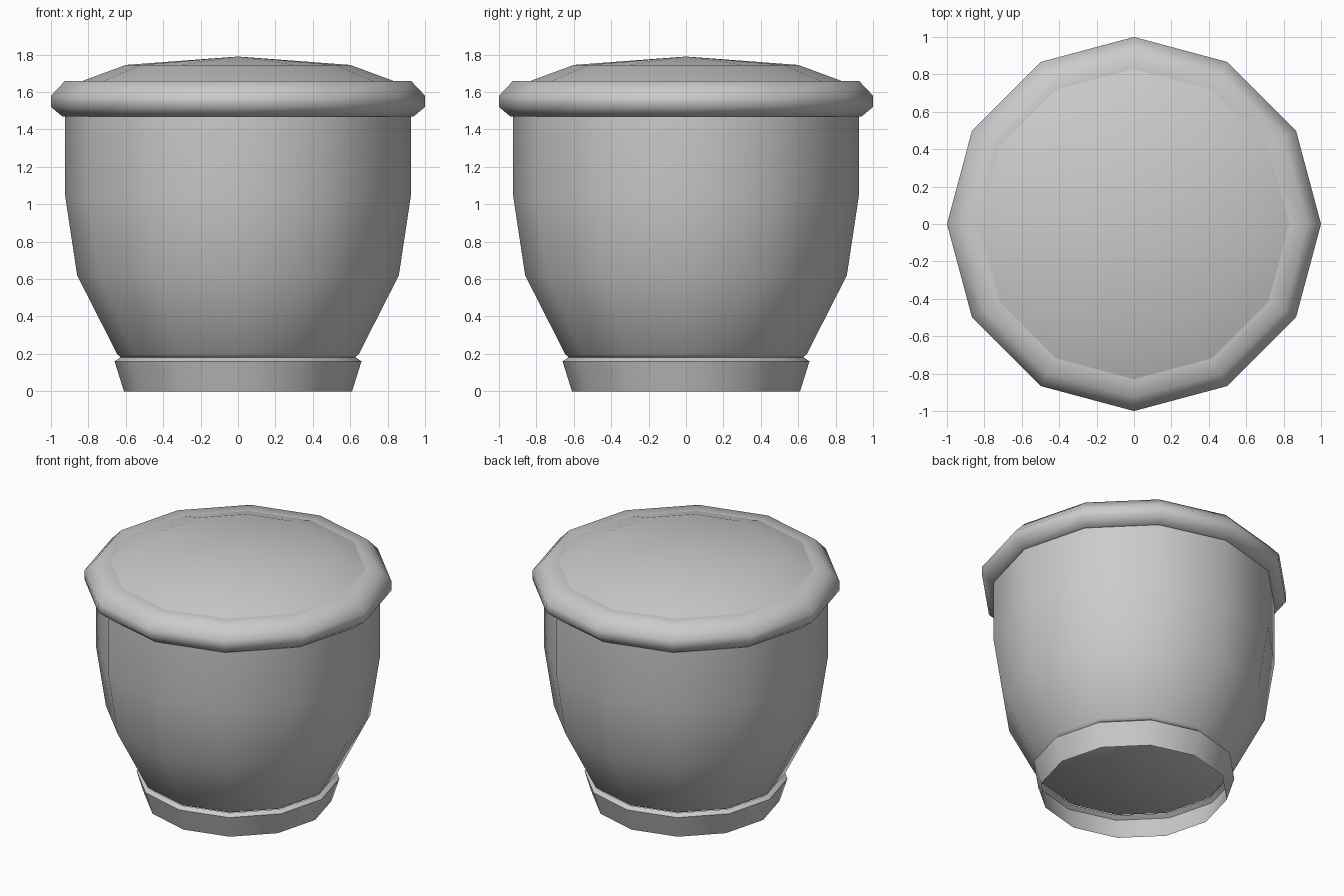
import bpy, bmesh, math

SIDES = 12

cube = bpy.data.objects.get("Cube")
if cube:
    bpy.data.objects.remove(cube, do_unlink=True)

grey = bpy.data.materials.new("plain grey")
grey.use_nodes = True
colour = (0.6, 0.6, 0.6, 1)
grey.diffuse_color = colour
grey.node_tree.nodes["Principled BSDF"].inputs["Base Color"].default_value = colour


def lathe(name, profile, sharp):
    """Turn an upward (radius, height) profile around z; a zero radius closes at a point."""
    bm = bmesh.new()
    verts = [bm.verts.new((r, 0, z)) for r, z in profile]
    edges = [bm.edges.new(pair) for pair in zip(verts, verts[1:])]
    bmesh.ops.spin(bm, geom=verts + edges, cent=(0, 0, 0), axis=(0, 0, 1),
                   angle=math.tau, steps=SIDES)
    bmesh.ops.remove_doubles(bm, verts=bm.verts, dist=0.0005)
    bmesh.ops.dissolve_degenerate(bm, edges=bm.edges, dist=0.0005)
    bmesh.ops.recalc_face_normals(bm, faces=bm.faces)
    # Open sheets: make the faces look outward or upward
    if sum(f.normal.dot(f.calc_center_median()) for f in bm.faces) < 0:
        bmesh.ops.reverse_faces(bm, faces=bm.faces)
    mesh = bpy.data.meshes.new(name)
    bm.to_mesh(mesh)
    bm.free()
    obj = bpy.data.objects.new(name, mesh)
    bpy.context.collection.objects.link(obj)
    mesh.materials.append(grey)
    bpy.ops.object.select_all(action="DESELECT")
    obj.select_set(True)
    bpy.context.view_layer.objects.active = obj
    bpy.ops.object.shade_smooth_by_angle(angle=math.radians(sharp))
    return obj


# Hollow flared foot with a narrow ledge
lathe("foot_ring", [(0.61, 0), (0.66, 0.16), (0.63, 0.18)], 40)

# Rounded pot with a flat floor
lathe("pot_body", [(0, 0.18), (0.625, 0.18), (0.645, 0.197), (0.86, 0.62),
                   (0.925, 1.05), (0.925, 1.48)], 42)

# Thick rolled rim
lathe("rim", [(0.92, 1.47), (0.94, 1.47), (1, 1.52), (1, 1.58),
              (0.925, 1.66), (0.82, 1.66)], 60)

# Shallow domed lid
lathe("lid", [(0.83, 1.66), (0.6, 1.745), (0, 1.79)], 60)
